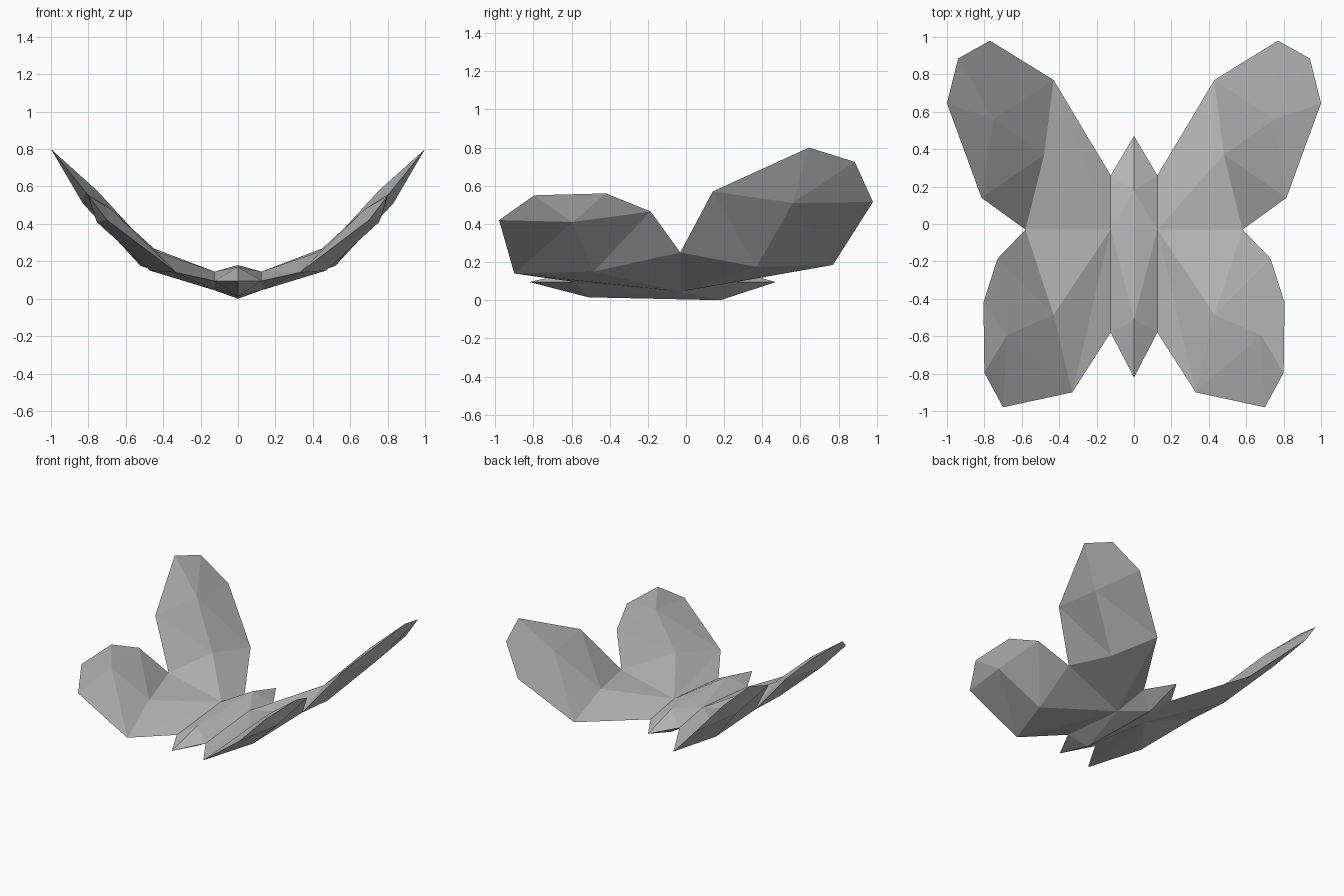
import bpy
import bmesh
from mathutils import Vector

cube = bpy.data.objects.get("Cube")
if cube:
    bpy.data.objects.remove(cube, do_unlink=True)

grey = bpy.data.materials.new("plain grey")
grey.use_nodes = True
colour = (0.5, 0.5, 0.5, 1)
grey.diffuse_color = colour
grey.node_tree.nodes["Principled BSDF"].inputs["Base Color"].default_value = colour


def shell(name, rim, inner, triangles):
    """Thin mirrored shell: rim points are shared, inner ones have a top and an underside."""
    bm = bmesh.new()
    top = {key: bm.verts.new(co) for key, co in rim.items()}
    under = dict(top)
    for key, (upper, lower) in inner.items():
        top[key] = bm.verts.new(upper)
        under[key] = bm.verts.new(lower)
    for tri in triangles:
        a, b, c = (top[key].co for key in tri)
        if (b - a).cross(c - a).z < 0:
            tri = tri[::-1]
        bm.faces.new([top[key] for key in tri])
        bm.faces.new([under[key] for key in reversed(tri)])
    mesh = bpy.data.meshes.new(name)
    bm.to_mesh(mesh)
    bm.free()
    mesh.materials.append(grey)
    obj = bpy.data.objects.new(name, mesh)
    bpy.context.collection.objects.link(obj)
    mirror = obj.modifiers.new("mirror", "MIRROR")
    mirror.use_mirror_merge = True
    mirror.merge_threshold = 0.001
    return obj


def fan(hub, path):
    return [(hub, a, b) for a, b in zip(path, path[1:])]


def thick(x, y, z, dx, dz):
    return Vector((x, y, z)), Vector((x + dx, y, z - dz))


# Points where the wings join the body
back_root = (0.125, 0.26, 0.095)
front_root = (0.125, -0.58, 0.095)
waist = thick(0.125, -0.03, 0.145, 0, 0.1)
notch = (0.58, -0.03, 0.25)


def wing(name, root, edge, blade, elbow):
    """Edge runs from the body side of the wing, round its tip, to the notch side."""
    rim = {"root": root, "notch": notch}
    rim.update(enumerate(edge))
    last = len(edge) - 1
    inner = {"blade": blade, "elbow": elbow, "waist": waist}
    triangles = fan("blade", ["elbow", *range(len(edge)), "elbow"])
    triangles += fan("elbow", [last, "notch", "waist", 0])
    triangles += [("waist", "root", 0)]
    return shell(name, rim, inner, triangles)


# Long rear pair of wings
wing("large_wings", back_root,
     [(0.43, 0.77, 0.185), (0.77, 0.98, 0.515), (0.94, 0.885, 0.725),
      (1, 0.645, 0.8), (0.815, 0.14, 0.57)],
     thick(0.75, 0.56, 0.575, 0.08, 0.065),
     thick(0.48, 0.37, 0.28, 0.04, 0.105))

# Rounder front pair of wings
wing("small_wings", front_root,
     [(0.33, -0.9, 0.14), (0.7, -0.98, 0.42), (0.8, -0.795, 0.55),
      (0.805, -0.42, 0.56), (0.73, -0.185, 0.465)],
     thick(0.68, -0.595, 0.48, 0.075, 0.07),
     thick(0.43, -0.485, 0.25, 0.04, 0.1))

# Faceted body, pointed at both ends
shell("body",
      {"front_tip": (0, -0.82, 0.095), "back_tip": (0, 0.47, 0.095),
       "front_root": front_root, "back_root": back_root},
      {"front_ridge": thick(0, -0.51, 0.17, 0, 0.155),
       "back_ridge": thick(0, 0.18, 0.18, 0, 0.18), "waist": waist},
      [("front_tip", "front_root", "front_ridge"),
       ("front_ridge", "front_root", "waist"),
       ("front_ridge", "waist", "back_ridge"),
       ("back_ridge", "waist", "back_root"),
       ("back_ridge", "back_root", "back_tip")])
